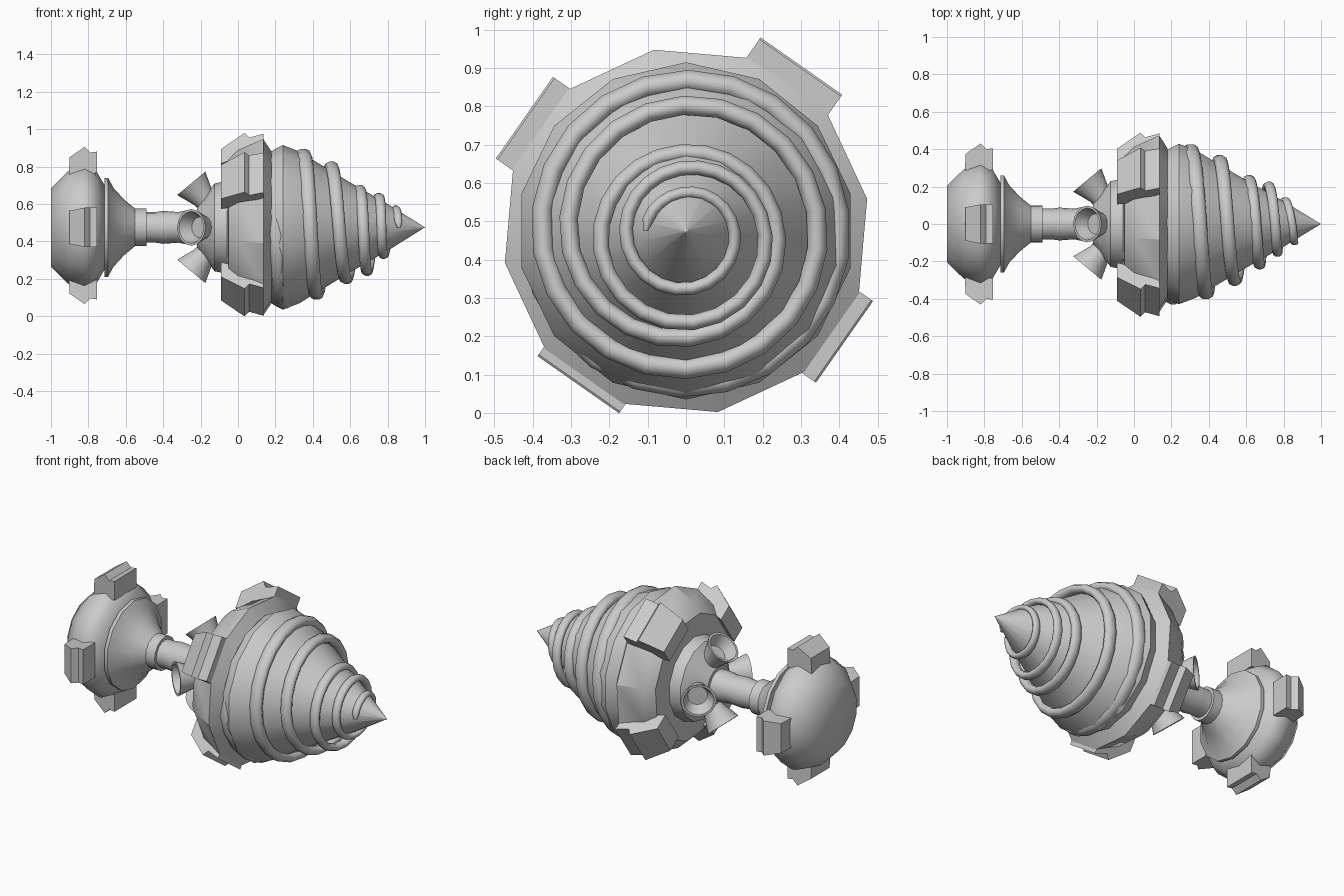
import bpy, bmesh
from math import sin, cos, pi, radians
from mathutils import Matrix, Vector

if "Cube" in bpy.data.objects:
    bpy.data.objects.remove(bpy.data.objects["Cube"])

Z = 0.475  # height of the long axis


def finish(name, bm, angle=30):
    bmesh.ops.recalc_face_normals(bm, faces=bm.faces[:])
    me = bpy.data.meshes.new(name)
    bm.to_mesh(me)
    bm.free()
    ob = bpy.data.objects.new(name, me)
    bpy.context.collection.objects.link(ob)
    bpy.ops.object.select_all(action='DESELECT')
    ob.select_set(True)
    bpy.context.view_layer.objects.active = ob
    if angle:
        bpy.ops.object.shade_smooth_by_angle(angle=radians(angle))
    return ob


def revolve(name, profile, n, phase=90, angle=30, matrix=None):
    """Turn (x, radius) points around the long axis."""
    bm = bmesh.new()
    prev = None
    for x, r in profile:
        count = 1 if r == 0 else n
        ring = []
        for i in range(count):
            a = radians(phase) + 2 * pi * i / n
            ring.append(bm.verts.new((x, r * cos(a), r * sin(a))))
        if prev:
            for i in range(n):
                j = (i + 1) % n
                q = [prev[i % len(prev)], prev[j % len(prev)],
                     ring[j % len(ring)], ring[i % len(ring)]]
                q = list(dict.fromkeys(q))
                if len(q) > 2:
                    bm.faces.new(q)
        prev = ring
    bm.transform(Matrix.Translation((0, 0, Z)) @ (matrix or Matrix()))
    return finish(name, bm, angle)


def lug(name, profile, half, deg, lift=0):
    """Stepped block: an (x, radius) outline extruded sideways, turned to deg."""
    bm = bmesh.new()
    face = bm.faces.new([bm.verts.new((x, r + lift, -half)) for x, r in profile])
    ext = bmesh.ops.extrude_face_region(bm, geom=[face])
    moved = [v for v in ext['geom'] if isinstance(v, bmesh.types.BMVert)]
    bmesh.ops.translate(bm, verts=moved, vec=(0, 0, 2 * half))
    # pinch the rear end a little
    x0 = min(p[0] for p in profile)
    for v in bm.verts:
        if v.co.x < x0 + 0.01:
            v.co.z *= 0.85
    bm.transform(Matrix.Translation((0, 0, Z)) @ Matrix.Rotation(radians(deg), 4, 'X'))
    return finish(name, bm, 0)


# Rear bulb, flared disc and neck
revolve("rear_bulb", [(-1, 0), (-1, 0.21), (-0.91, 0.30), (-0.82, 0.335),
                      (-0.76, 0.305), (-0.71, 0.22), (-0.71, 0)], 14, angle=60)
revolve("rear_flare", [(-0.71, 0), (-0.715, 0.265), (-0.695, 0.265), (-0.665, 0.21),
                       (-0.61, 0.15), (-0.55, 0.10), (-0.55, 0)], 14)
revolve("neck_collar", [(-0.555, 0), (-0.555, 0.10), (-0.49, 0.10), (-0.49, 0)], 16)
revolve("neck_tube", [(-0.5, 0.082), (-0.44, 0.082), (-0.40, 0.088), (-0.32, 0.082),
                      (-0.28, 0.09), (-0.15, 0.09)], 16)

# Hub behind the drill
revolve("hub", [(-0.22, 0), (-0.22, 0.11), (-0.125, 0.235), (-0.05, 0.25), (0, 0.25)], 14)

# Twelve-sided housing
revolve("housing", [(-0.06, 0.24), (-0.05, 0.37), (0.0, 0.42), (0.135, 0.48),
                    (0.18, 0.41), (0.18, 0)], 12, phase=10, angle=25)

# Lugs on both rims; the housing ones sit at slightly different depths
for k, lift in enumerate((0, -0.01, -0.035, -0.02)):
    lug("housing_lug", [(-0.09, 0.34), (-0.09, 0.435), (0.035, 0.525), (0.06, 0.495),
                        (0.135, 0.52), (0.135, 0.42)], 0.13, 55 + 90 * k, lift)
    lug("rear_lug", [(-0.905, 0.28), (-0.9, 0.375), (-0.82, 0.43), (-0.79, 0.40),
                     (-0.755, 0.405), (-0.755, 0.29)], 0.105, 90 * k,
        -0.02 if k == 3 else 0)

# Four flared nozzles pointing back and outward
direction = Vector((-0.64, 0.77, 0)).normalized()
turn = Vector((1, 0, 0)).rotation_difference(direction).to_matrix().to_4x4()
for k in range(4):
    m = (Matrix.Rotation(k * pi / 2, 4, 'X')
         @ Matrix.Translation((-0.154, 0.12, 0)) @ turn)
    revolve("nozzle", [(-0.04, 0.055), (0.05, 0.062), (0.15, 0.098), (0.15, 0.085),
                       (0.08, 0.055), (0.08, 0)], 16, matrix=m)

# Drill cone
revolve("drill_cone", [(0.17, 0), (0.17, 0.40), (0.20, 0.42), (0.24, 0.44), (0.33, 0.405),
                       (0.41, 0.355), (0.6, 0.24), (0.8, 0.125), (0.99, 0.006), (1, 0)], 14)

# Spiral thread: (turns from top, x, radius)
KEYS = [(0.22, 0.20, 0.40), (0.5, 0.25, 0.405), (1, 0.35, 0.392), (1.5, 0.42, 0.36),
        (2, 0.50, 0.328), (2.5, 0.58, 0.28), (3, 0.65, 0.205), (3.5, 0.69, 0.24),
        (4, 0.755, 0.165), (4.5, 0.78, 0.152), (5, 0.845, 0.10), (5.25, 0.86, 0.105)]


def path(u):
    """Smooth interpolation through the thread keys."""
    i = max(k for k in range(len(KEYS) - 1) if KEYS[k][0] <= u or k == 0)
    a, b = KEYS[i], KEYS[i + 1]
    p, q = KEYS[max(i - 1, 0)], KEYS[min(i + 2, len(KEYS) - 1)]
    h = b[0] - a[0]
    t = (u - a[0]) / h
    out = []
    for c in (1, 2):
        ma = (b[c] - p[c]) / (b[0] - p[0]) * h
        mb = (q[c] - a[c]) / (q[0] - a[0]) * h
        out.append((2*t**3 - 3*t*t + 1) * a[c] + (t**3 - 2*t*t + t) * ma
                   + (3*t*t - 2*t**3) * b[c] + (t**3 - t*t) * mb)
    return out


bm = bmesh.new()
STEPS, SIDES = 110, 10
rings = []
for s in range(STEPS + 1):
    f = s / STEPS
    u = KEYS[0][0] + f * (KEYS[-1][0] - KEYS[0][0])
    x, r = path(u)
    size = (1.15 - 0.6 * f) * (0.4 if s in (0, STEPS) else 1)
    a = pi / 2 + 2 * pi * u
    ring = []
    for j in range(SIDES):
        w = 2 * pi * j / SIDES
        rr = r + 0.028 * size * sin(w)
        ring.append(bm.verts.new((x + 0.038 * size * cos(w), rr * cos(a), rr * sin(a) + Z)))
    if rings:
        for j in range(SIDES):
            k = (j + 1) % SIDES
            bm.faces.new((rings[-1][j], rings[-1][k], ring[k], ring[j]))
    rings.append(ring)
bm.faces.new(rings[0])
bm.faces.new(rings[-1])
finish("drill_thread", bm, 50)
